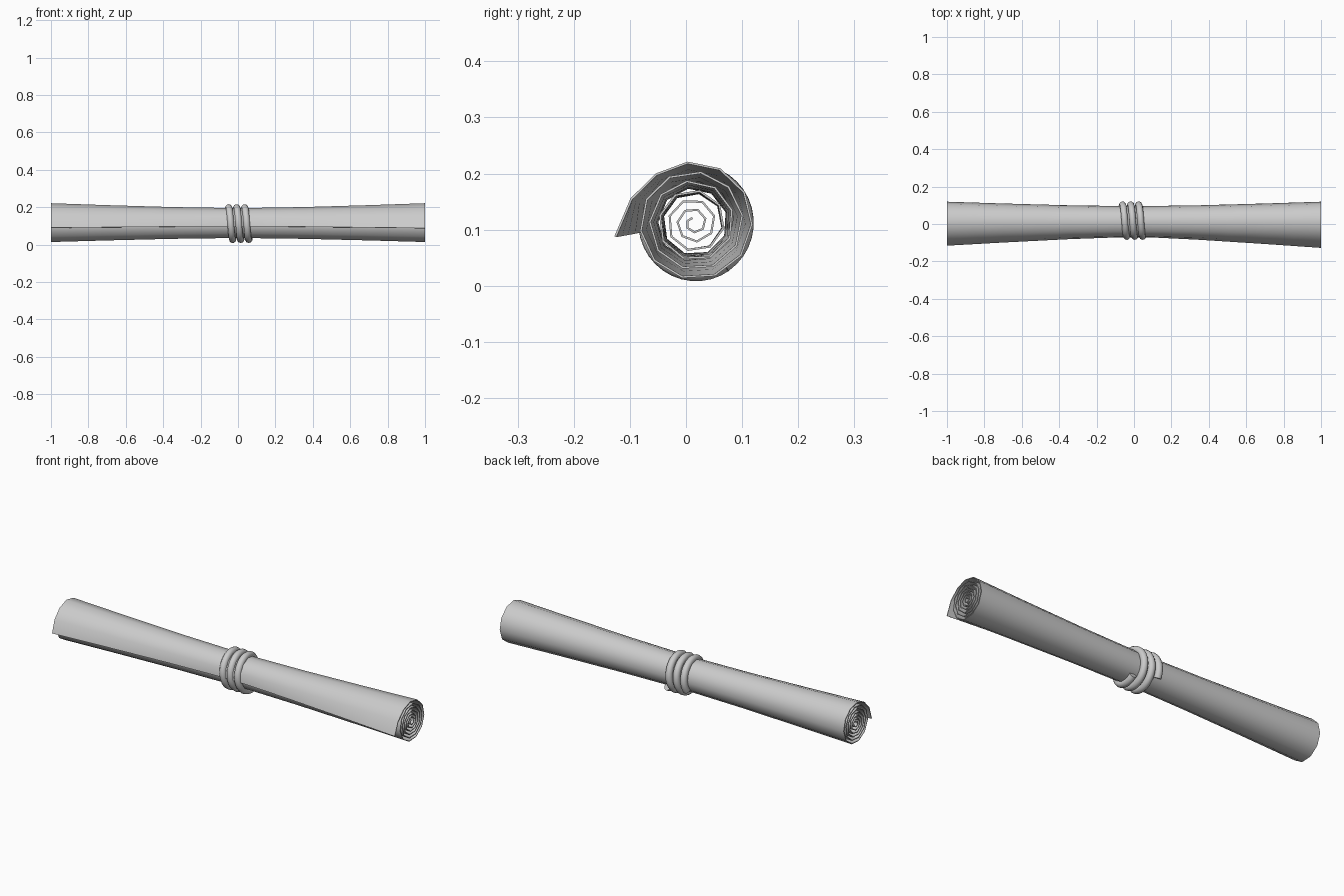
import bpy, bmesh, math

if "Cube" in bpy.data.objects:
    bpy.data.objects.remove(bpy.data.objects["Cube"])

CY, CZ = 0.014, 0.112      # axis of the roll
TURNS = 6.3


def lerp_table(table, v):
    for (a, fa), (b, fb) in zip(table, table[1:]):
        if v <= b:
            return fa + (fb - fa) * (v - a) / (b - a)
    return table[-1][1]


def finish(obj, angle):
    bpy.ops.object.select_all(action='DESELECT')
    obj.select_set(True)
    bpy.context.view_layer.objects.active = obj
    bpy.ops.object.shade_smooth_by_angle(angle=math.radians(angle))


# Spiral cross-section: turns travelled from the loose edge inwards, and radius
spiral = []
t = 0.0
while t < TURNS:
    flare = max(0.0, 1 - t / 0.12)
    spiral.append((t, 0.112 - 0.0165 * t, flare))
    t += (31 + 26 * (t / TURNS)) / 360

# Rolled sheet: outer layers squeezed towards the middle, inner layers straight
squeeze = [(0.0, 0.55), (0.1, 0.57), (0.35, 0.64), (0.7, 0.82), (1.0, 1.0)]
stations = [-1, -0.85, -0.7, -0.5, -0.35, -0.2, -0.1, 0,
            0.1, 0.2, 0.35, 0.5, 0.7, 0.85, 1]
bm = bmesh.new()
rows = []
for x in stations:
    k = lerp_table(squeeze, abs(x))
    lift = 0.03 * max(0.0, (abs(x) - 0.1) / 0.9) * (1.0 if x > 0 else 0.6)
    row = []
    for t, r, flare in spiral:
        if r > 0.05:
            r = 0.05 + (r - 0.05) * k
        r += lift * flare
        a = math.radians(190) - t * math.tau
        row.append(bm.verts.new((x, CY + r * math.cos(a), CZ + r * math.sin(a))))
    rows.append(row)
for r0, r1 in zip(rows, rows[1:]):
    for i in range(len(r0) - 1):
        bm.faces.new((r0[i], r1[i], r1[i + 1], r0[i + 1]))
bmesh.ops.recalc_face_normals(bm, faces=bm.faces)
mesh = bpy.data.meshes.new("rolled_sheet")
bm.to_mesh(mesh)
bm.free()
sheet = bpy.data.objects.new("rolled_sheet", mesh)
bpy.context.collection.objects.link(sheet)
solid = sheet.modifiers.new("thickness", 'SOLIDIFY')
solid.thickness = 0.004
solid.offset = 0
bpy.context.view_layer.objects.active = sheet
bpy.ops.object.modifier_apply(modifier=solid.name)
finish(sheet, 60)

# Cord wound three times round the middle
curve = bpy.data.curves.new("cord", 'CURVE')
curve.dimensions = '3D'
curve.bevel_depth = 0.018
curve.bevel_resolution = 3
curve.use_fill_caps = True
line = curve.splines.new('POLY')
start, end, step = -35, 1025, 10
n = (end - start) // step + 1
line.points.add(n - 1)
for i in range(n):
    deg = start + i * step
    a = math.radians(deg)
    line.points[i].co = (-0.05 + (deg - 90) / 360 * 0.043,
                         0.018 + 0.085 * math.cos(a),
                         CZ + 0.086 * math.sin(a), 1)
cord = bpy.data.objects.new("binding_cord", curve)
bpy.context.collection.objects.link(cord)
bpy.ops.object.select_all(action='DESELECT')
cord.select_set(True)
bpy.context.view_layer.objects.active = cord
bpy.ops.object.convert(target='MESH')
finish(bpy.context.view_layer.objects.active, 50)
